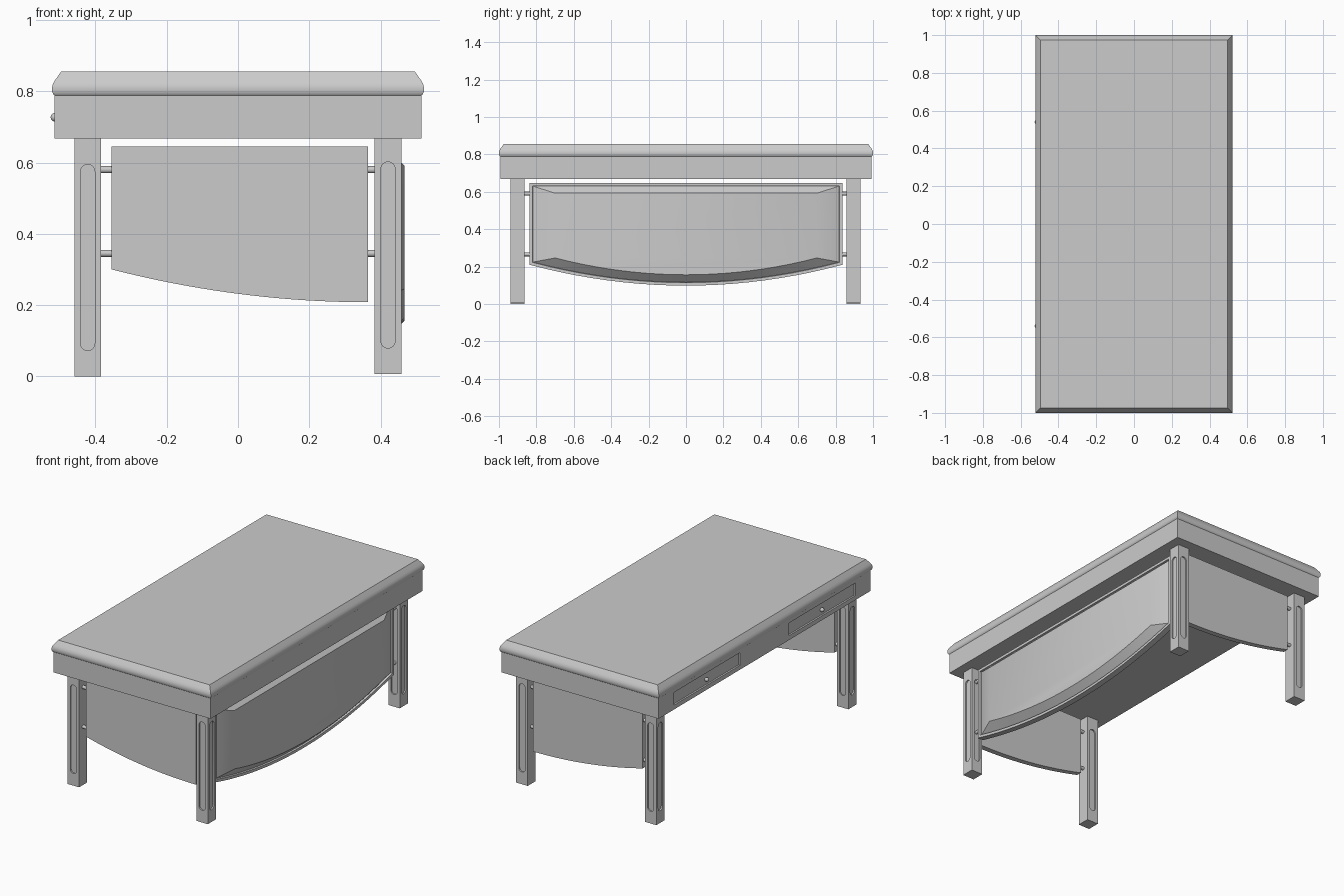
import bpy, bmesh
from math import sin, cos, pi, radians
from mathutils import Matrix, Vector

if "Cube" in bpy.data.objects:
    bpy.data.objects.remove(bpy.data.objects["Cube"], do_unlink=True)

grey = bpy.data.materials.new("warm_grey")
grey.use_nodes = True
colour = (0.6, 0.6, 0.6, 1)
grey.diffuse_color = colour
grey.node_tree.nodes["Principled BSDF"].inputs["Base Color"].default_value = colour


def loft(bm, rings):
    """Skin a stack of equal-length point rings and cap both ends."""
    loops = [[bm.verts.new(p) for p in ring] for ring in rings]
    n = len(loops[0])
    for a, b in zip(loops, loops[1:]):
        for i in range(n):
            j = (i + 1) % n
            bm.faces.new((a[i], a[j], b[j], b[i]))
    bm.faces.new(loops[0][::-1])
    bm.faces.new(loops[-1])


def finish(bm, name, angle=30):
    bmesh.ops.recalc_face_normals(bm, faces=bm.faces)
    mesh = bpy.data.meshes.new(name)
    bm.to_mesh(mesh)
    bm.free()
    obj = bpy.data.objects.new(name, mesh)
    bpy.context.collection.objects.link(obj)
    mesh.materials.append(grey)
    if angle:
        smooth(obj, angle)
    return obj


def smooth(obj, angle):
    bpy.ops.object.select_all(action='DESELECT')
    obj.select_set(True)
    bpy.context.view_layer.objects.active = obj
    bpy.ops.object.shade_smooth_by_angle(angle=radians(angle))


def lofted(name, rings, angle=30):
    bm = bmesh.new()
    loft(bm, rings)
    return finish(bm, name, angle)


def rect(hx, hy, z, cx=0, cy=0):
    return [(cx - hx, cy - hy, z), (cx + hx, cy - hy, z),
            (cx + hx, cy + hy, z), (cx - hx, cy + hy, z)]


def box(name, hx, hy, z0, z1, cx=0, cy=0):
    return lofted(name, [rect(hx, hy, z0, cx, cy), rect(hx, hy, z1, cx, cy)], 0)


def carve(obj, cutter):
    """Subtract the cutter from the object, then discard it."""
    cutter.hide_render = True
    mod = obj.modifiers.new("carve", 'BOOLEAN')
    mod.operation = 'DIFFERENCE'
    mod.solver = 'EXACT'
    mod.object = cutter
    bpy.context.view_layer.objects.active = obj
    bpy.ops.object.modifier_apply(modifier=mod.name)
    bpy.data.objects.remove(cutter, do_unlink=True)


def rod(name, start, end, radius):
    a, b = Vector(start), Vector(end)
    turn = (b - a).to_track_quat('Z', 'Y').to_matrix().to_4x4()
    bm = bmesh.new()
    bmesh.ops.create_cone(bm, cap_ends=True, segments=16, radius1=radius, radius2=radius,
                          depth=(b - a).length, matrix=Matrix.Translation((a + b) / 2) @ turn)
    return finish(bm, name)


# Table top with a rounded nose and a sloping upper edge
edge = [(0.010, 0.786), (0.003, 0.792), (0, 0.80), (0, 0.812),
        (0.003, 0.822), (0.009, 0.832), (0.026, 0.856)]
lofted("table_top", [rect(0.522 - d, 1 - d, z) for d, z in edge], 40)

# Apron with two recessed drawer fronts and their knobs
apron = box("apron", 0.515, 0.992, 0.667, 0.79)
for side, label in ((1, "back"), (-1, "front")):
    carve(apron, box("drawer_cutter", 0.01, 0.31, 0.693, 0.768, -0.515, side * 0.54))
    rod(label + "_knob_stem", (-0.50, side * 0.54, 0.727), (-0.514, side * 0.54, 0.727), 0.006)
    bm = bmesh.new()
    bmesh.ops.create_uvsphere(bm, u_segments=16, v_segments=10, radius=0.012,
                              matrix=Matrix.Translation((-0.514, side * 0.54, 0.727)))
    finish(bm, label + "_drawer_knob", 60)


# Legs with round-ended grooves on three faces
def groove(bm, centre, normal, base):
    r, low, high = 0.02, base + 0.092, base + 0.575
    across = Vector((-normal.y, normal.x, 0))
    outline = []
    for k in range(9):
        t = pi * k / 8
        outline.append((r * cos(t), high + r * sin(t)))
    for k in range(9):
        t = pi + pi * k / 8
        outline.append((r * cos(t), low + r * sin(t)))
    loft(bm, [[centre + across * u + normal * d + Vector((0, 0, z)) for u, z in outline]
              for d in (-0.008, 0.01)])


half = 0.0375
for sx, cx, base in ((-1, -0.422, 0), (1, 0.421, 0.007)):
    for sy, cy in ((-1, -0.9), (1, 0.896)):
        name = ("front" if sy < 0 else "back") + ("_left" if sx > 0 else "_right") + "_leg"
        leg = box(name, half, half, base, 0.67, cx, cy)
        bm = bmesh.new()
        for normal in (Vector((sx, 0, 0)), Vector((0, 1, 0)), Vector((0, -1, 0))):
            groove(bm, Vector((cx, cy, 0)) + normal * half, normal, base)
        carve(leg, finish(bm, "groove_cutter", 0))
        smooth(leg, 30)
        # Pegs from the leg to the end panel
        for z in (0.58, 0.345):
            rod(name + "_end_peg", (sx * 0.39, cy, z), (sx * 0.35, cy, z), 0.01)
        # Pegs from the leg to the long panel
        if sx > 0:
            for z in (0.59, 0.265):
                rod(name + "_side_peg", (0.42, sy * 0.87, z), (0.42, sy * 0.825, z), 0.01)

# End panels with a sweeping lower edge
steps = 20
for label, y in (("front", -0.9), ("back", 0.896)):
    sweep = [(-0.355, 0.645), (0.365, 0.645)]
    for k in range(steps + 1):
        t = k / steps
        sweep.append((0.365 - 0.72 * t, 0.208 + 0.092 * t * t))
    lofted(label + "_end_panel", [[(x, y + d, z) for x, z in sweep] for d in (-0.016, 0.016)])


# Long panel: bowed lower edge, narrow rim and a raised field
def bowed(x, half_width, top, bottom, rise):
    ring = [(x, -half_width, top), (x, half_width, top)]
    for k in range(steps + 1):
        t = 1 - 2 * k / steps
        ring.append((x, half_width * t, bottom + rise * t * t))
    return ring


lofted("long_panel", [
    bowed(0.40, 0.838, 0.648, 0.098, 0.112),
    bowed(0.436, 0.838, 0.648, 0.098, 0.112),
    bowed(0.436, 0.820, 0.632, 0.114, 0.108),
    bowed(0.426, 0.818, 0.630, 0.116, 0.108),
    bowed(0.467, 0.700, 0.592, 0.156, 0.090),
], 22)
